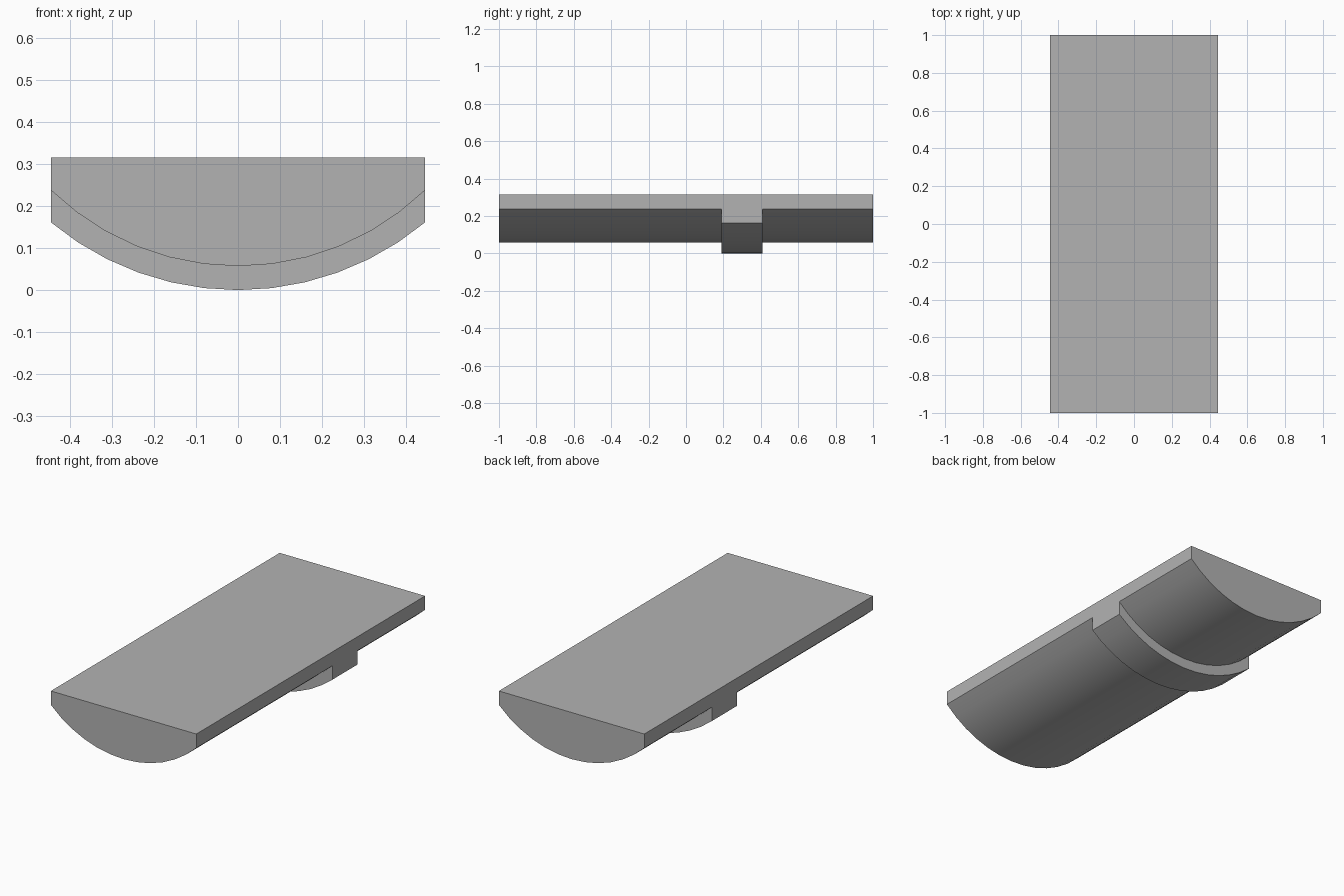
import bpy
import bmesh
from math import asin, sin, cos, radians
from mathutils import Vector

cube = bpy.data.objects.get("Cube")
if cube:
    bpy.data.objects.remove(cube, do_unlink=True)

HALF_WIDTH = 0.445
TOP = 0.315
CENTRE_Z = 0.695      # shared axis of both curved undersides
BODY_RADIUS = 0.638
BAND_RADIUS = 0.695
SEGMENTS = 12

grey = bpy.data.materials.new("plain grey")
grey.use_nodes = True
colour = (0.45, 0.45, 0.45, 1)
grey.diffuse_color = colour
grey.node_tree.nodes["Principled BSDF"].inputs["Base Color"].default_value = colour


def arc(radius):
    """Underside curve from the -x edge to the +x edge."""
    half = asin(HALF_WIDTH / radius)
    angles = [half * (2 * i / SEGMENTS - 1) for i in range(SEGMENTS + 1)]
    return [(radius * sin(a), CENTRE_Z - radius * cos(a)) for a in angles]


def prism(name, profile, y_start, y_end):
    """Extrude an x-z profile along y."""
    bm = bmesh.new()
    face = bm.faces.new([bm.verts.new((x, y_start, z)) for x, z in profile])
    result = bmesh.ops.extrude_face_region(bm, geom=[face], use_keep_orig=True)
    moved = [v for v in result["geom"] if isinstance(v, bmesh.types.BMVert)]
    bmesh.ops.translate(bm, verts=moved, vec=Vector((0, y_end - y_start, 0)))
    bmesh.ops.recalc_face_normals(bm, faces=bm.faces)
    mesh = bpy.data.meshes.new(name)
    bm.to_mesh(mesh)
    bm.free()
    mesh.materials.append(grey)
    obj = bpy.data.objects.new(name, mesh)
    bpy.context.collection.objects.link(obj)
    bpy.ops.object.select_all(action="DESELECT")
    obj.select_set(True)
    bpy.context.view_layer.objects.active = obj
    bpy.ops.object.shade_smooth_by_angle(angle=radians(30))
    return obj


# Long slab with a flat top and rounded underside
prism("slab_body", arc(BODY_RADIUS) + [(HALF_WIDTH, TOP), (-HALF_WIDTH, TOP)], -1, 1)

# Raised rib wrapped around the underside
prism("underside_rib", arc(BAND_RADIUS) + arc(BODY_RADIUS)[::-1], 0.19, 0.41)
